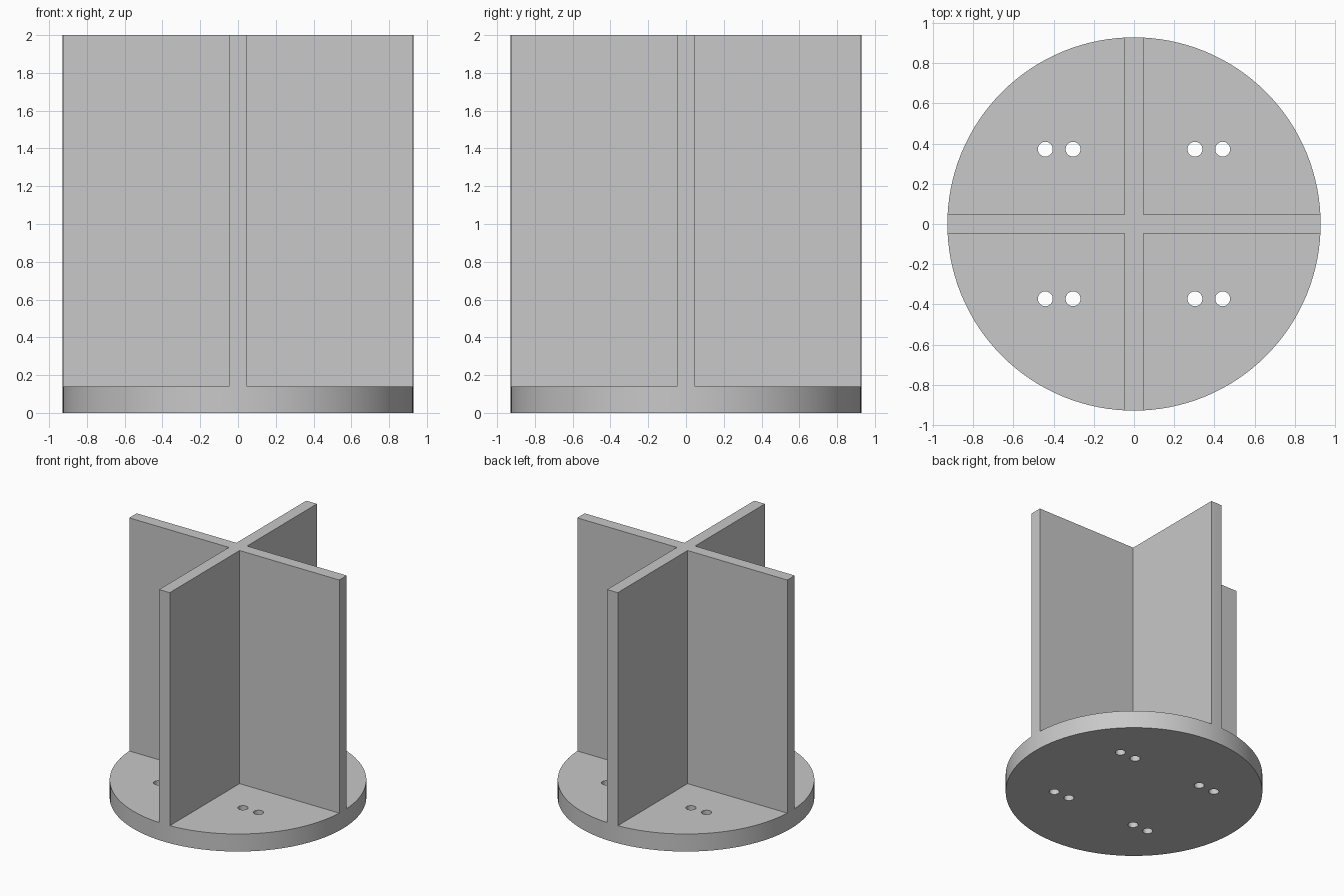
import bpy, bmesh, math

R = 0.928           # outer radius
BASE_H = 0.14       # disc thickness
TOP = 2.0           # overall height
T = 0.047           # half thickness of the dividers
HOLE_R = 0.037

cube = bpy.data.objects.get("Cube")
if cube:
    bpy.data.objects.remove(cube, do_unlink=True)

grey = bpy.data.materials.new("light_grey")
grey.use_nodes = True
colour = (0.58, 0.58, 0.58, 1.0)
grey.diffuse_color = colour
grey.node_tree.nodes["Principled BSDF"].inputs["Base Color"].default_value = colour


def prism(name, outlines, z0, z1):
    """Extrude closed xy outlines from z0 to z1 into one object."""
    bm = bmesh.new()
    for outline in outlines:
        face = bm.faces.new([bm.verts.new((x, y, z0)) for x, y in outline])
        ext = bmesh.ops.extrude_face_region(bm, geom=[face], use_keep_orig=True)
        verts = [g for g in ext["geom"] if isinstance(g, bmesh.types.BMVert)]
        bmesh.ops.translate(bm, verts=verts, vec=(0, 0, z1 - z0))
    bmesh.ops.recalc_face_normals(bm, faces=bm.faces)
    mesh = bpy.data.meshes.new(name)
    bm.to_mesh(mesh)
    bm.free()
    mesh.materials.append(grey)
    obj = bpy.data.objects.new(name, mesh)
    bpy.context.collection.objects.link(obj)
    return obj


def circle(cx, cy, r, n):
    return [(cx + r * math.cos(math.tau * i / n), cy + r * math.sin(math.tau * i / n))
            for i in range(n)]


def smooth(obj):
    bpy.ops.object.select_all(action="DESELECT")
    obj.select_set(True)
    bpy.context.view_layer.objects.active = obj
    bpy.ops.object.shade_smooth_by_angle(angle=math.radians(30))


# Round base with a pair of through holes in each quadrant
base = prism("round_base", [circle(0, 0, R, 128)], 0, BASE_H)
holes = [circle(sx * x, sy * 0.372, HOLE_R, 32)
         for sx in (-1, 1) for sy in (-1, 1) for x in (0.303, 0.441)]
cutter = prism("hole_cutter", holes, -0.1, BASE_H + 0.1)
cutter.hide_render = True
cut = base.modifiers.new("holes", "BOOLEAN")
cut.operation = "DIFFERENCE"
cut.solver = "EXACT"
cut.object = cutter
bpy.context.view_layer.objects.active = base
bpy.ops.object.modifier_apply(modifier=cut.name)
bpy.data.objects.remove(cutter, do_unlink=True)
smooth(base)

# Cross-shaped divider whose ends follow the rim of the base
half_angle = math.asin(T / R)
cross = []
for k in range(4):
    a = k * math.pi / 2
    cross += [(R * math.cos(a + s * half_angle), R * math.sin(a + s * half_angle))
              for s in (-1, 0, 1)]
    c = a + math.pi / 4
    cross.append((T * math.sqrt(2) * math.cos(c), T * math.sqrt(2) * math.sin(c)))
divider = prism("cross_divider", [cross], BASE_H, TOP)
smooth(divider)
